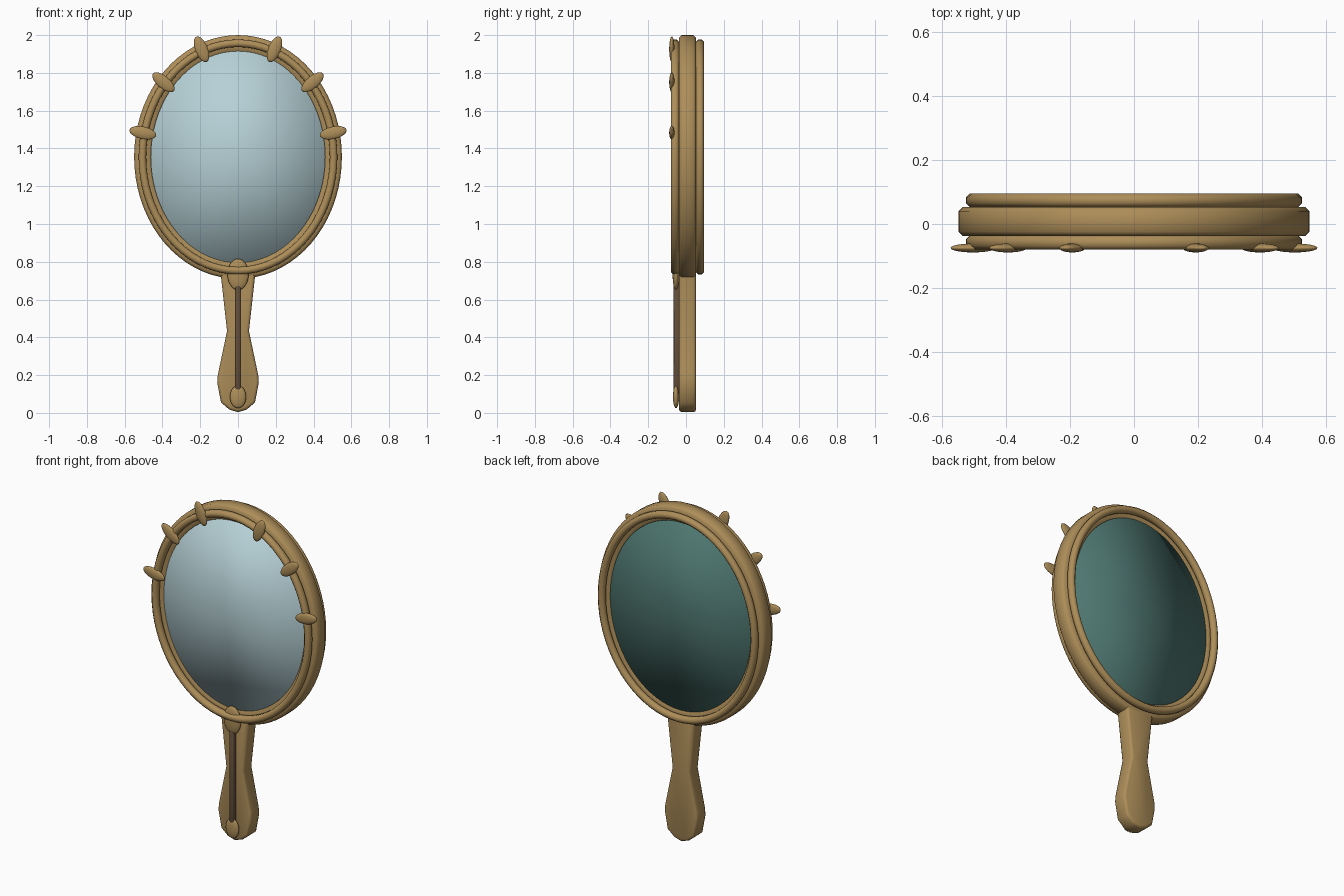
import bpy, bmesh
from math import sin, cos, pi, radians

if "Cube" in bpy.data.objects:
    bpy.data.objects.remove(bpy.data.objects["Cube"])

CZ = 1.355  # height of the oval's centre


def material(name, rgb):
    m = bpy.data.materials.new(name)
    m.diffuse_color = (*rgb, 1)
    m.use_nodes = True
    m.node_tree.nodes["Principled BSDF"].inputs["Base Color"].default_value = m.diffuse_color
    return m


gold = material("gold", (0.42, 0.27, 0.10))
brown = material("dark_brown", (0.13, 0.08, 0.045))
silver = material("mirror_glass", (0.47, 0.64, 0.68))
teal = material("teal", (0.075, 0.18, 0.16))


def finish(bm, name, mat):
    bmesh.ops.recalc_face_normals(bm, faces=bm.faces)
    for f in bm.faces:
        f.smooth = True
    me = bpy.data.meshes.new(name)
    bm.to_mesh(me)
    bm.free()
    me.materials.append(mat)
    ob = bpy.data.objects.new(name, me)
    bpy.context.collection.objects.link(ob)
    return ob


def oval_ring(name, a, b, y, half_w, half_d, c, n=72):
    """Chamfered rectangular section swept round an ellipse."""
    w, d = half_w, half_d
    prof = [(w, c - d), (w, d - c), (w - c, d), (c - w, d),
            (-w, d - c), (-w, c - d), (c - w, -d), (w - c, -d)]
    bm = bmesh.new()
    rings = []
    for i in range(n):
        t = 2 * pi * i / n
        rings.append([bm.verts.new(((a + u) * cos(t), y + v, CZ + (b + u) * sin(t)))
                      for u, v in prof])
    for i in range(n):
        p, q = rings[i], rings[(i + 1) % n]
        for j in range(8):
            k = (j + 1) % 8
            bm.faces.new((p[j], p[k], q[k], q[j]))
    return finish(bm, name, gold)


def oval_disc(name, a, b, y0, y1, mat, n=72):
    """Thin elliptical plate with fan caps."""
    bm = bmesh.new()
    loops = [[bm.verts.new((a * cos(2 * pi * i / n), y, CZ + b * sin(2 * pi * i / n)))
              for i in range(n)] for y in (y0, y1)]
    mids = [bm.verts.new((0, y, CZ)) for y in (y0, y1)]
    for i in range(n):
        k = (i + 1) % n
        bm.faces.new((loops[0][i], loops[0][k], loops[1][k], loops[1][i]))
        for lp, m in zip(loops, mids):
            bm.faces.new((lp[i], lp[k], m))
    return finish(bm, name, mat)


def ellipsoid(name, loc, size, angle=0):
    bm = bmesh.new()
    bmesh.ops.create_uvsphere(bm, u_segments=24, v_segments=14, radius=1)
    bmesh.ops.scale(bm, vec=size, verts=bm.verts)
    ob = finish(bm, name, gold)
    ob.location = loc
    ob.rotation_euler.y = angle
    return ob


# Oval frame with a raised bead on each face
oval_ring("frame", 0.5025, 0.5975, 0.008, 0.0475, 0.045, 0.013)
oval_ring("front_bead", 0.506, 0.602, -0.058, 0.02, 0.022, 0.012)
oval_ring("back_bead", 0.506, 0.602, 0.074, 0.02, 0.021, 0.012)

# Mirror and back panel
oval_disc("mirror", 0.462, 0.56, -0.041, -0.005, silver)
oval_disc("back_panel", 0.462, 0.56, 0.01, 0.058, teal)

# Flat petals round the upper frame
for side in (-1, 1):
    for i, deg in enumerate((12, 40, 68)):
        t = radians(deg)
        ellipsoid(f"petal_{'left' if side < 0 else 'right'}_{i + 1}",
                  (side * 0.515 * cos(t), -0.075, CZ + 0.615 * sin(t)),
                  (0.072, 0.014, 0.033), -side * t)

# Handle: flared outline, extruded and chamfered
half = [(0.045, 0.017), (0.09, 0.055), (0.11, 0.16), (0.107, 0.2),
        (0.058, 0.434), (0.09, 0.72), (0.09, 0.75)]
outline = [(0, 0.004)] + half + [(-x, z) for x, z in reversed(half)]
bm = bmesh.new()
face = bm.faces.new([bm.verts.new((x, -0.037, z)) for x, z in outline])
ext = bmesh.ops.extrude_face_region(bm, geom=[face])
bmesh.ops.translate(bm, vec=(0, 0.09, 0),
                    verts=[g for g in ext["geom"] if isinstance(g, bmesh.types.BMVert)])
rim = [e for e in bm.edges if abs(e.verts[0].co.y - e.verts[1].co.y) < 1e-5]
bmesh.ops.bevel(bm, geom=rim, offset=0.014, segments=2, profile=0.5, affect='EDGES')
finish(bm, "handle", gold)

# Dark inlay strip and the ovals at its ends
bm = bmesh.new()
bmesh.ops.create_cube(bm, size=1)
bmesh.ops.scale(bm, vec=(0.028, 0.032, 0.6), verts=bm.verts)
bmesh.ops.bevel(bm, geom=list(bm.edges), offset=0.008, segments=2, profile=0.5, affect='EDGES')
bmesh.ops.translate(bm, vec=(0, -0.049, 0.4), verts=bm.verts)
finish(bm, "handle_strip", brown)
ellipsoid("handle_top_oval", (0, -0.053, 0.733), (0.056, 0.018, 0.083))
ellipsoid("handle_bottom_oval", (0, -0.053, 0.085), (0.043, 0.016, 0.06))
